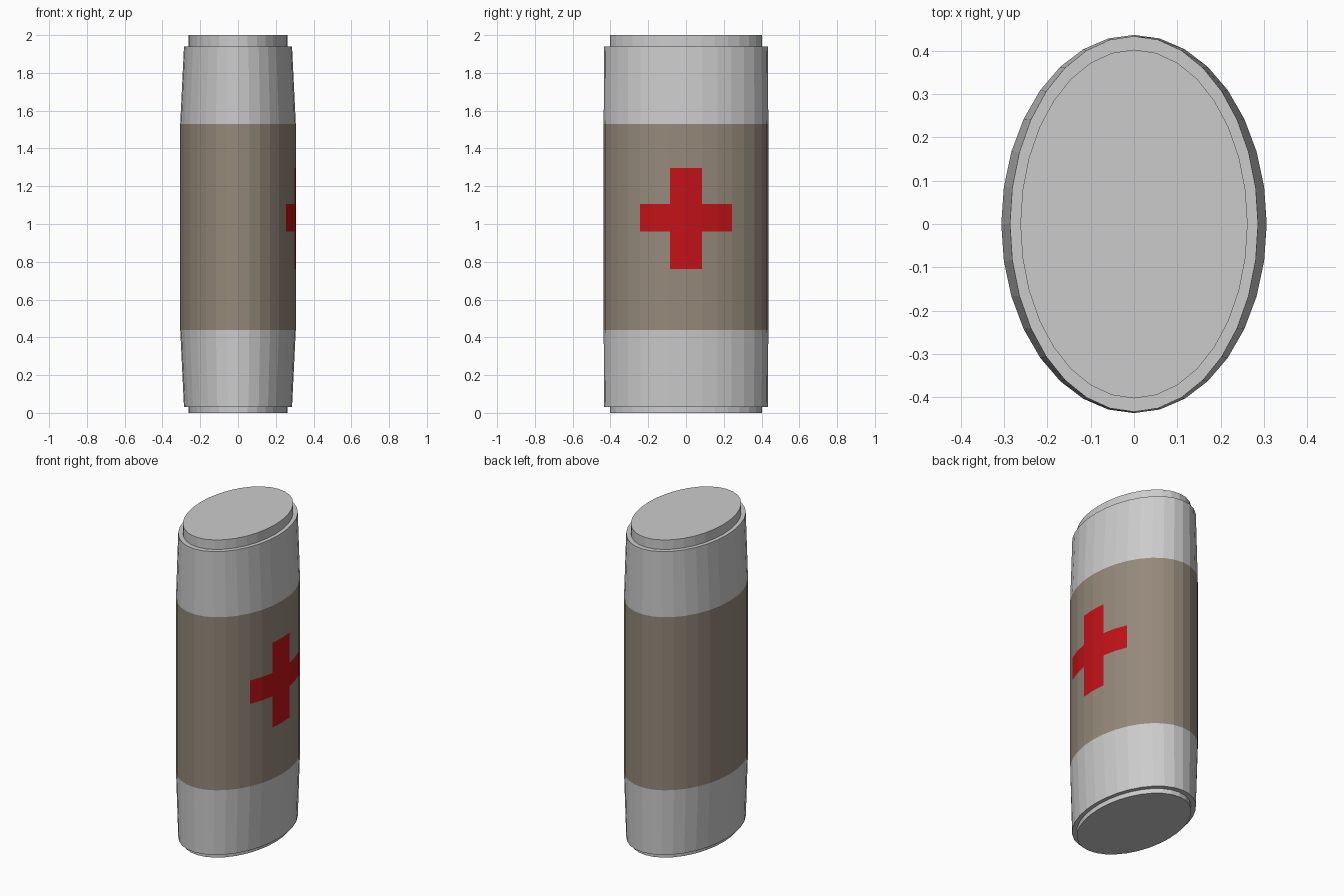
import bpy, bmesh, math

if "Cube" in bpy.data.objects:
    bpy.data.objects.remove(bpy.data.objects["Cube"])

SIDES = 32
CAP, LIP, WAIST = (0.262, 0.402), (0.286, 0.433), (0.306, 0.436)


def material(name, rgb):
    m = bpy.data.materials.new(name)
    m.diffuse_color = (*rgb, 1)
    m.use_nodes = True
    m.node_tree.nodes["Principled BSDF"].inputs["Base Color"].default_value = m.diffuse_color
    return m


def shell(name, rings, cap_first=False, cap_last=False, mats=(), paint=None):
    """Flat-sided elliptical shell lofted upward through ((rx, ry), z) rings."""
    bm = bmesh.new()
    loops = []
    for (rx, ry), z in rings:
        angles = [2 * math.pi * i / SIDES for i in range(SIDES)]
        loops.append([bm.verts.new((rx * math.cos(a), ry * math.sin(a), z)) for a in angles])
    for row, (lo, hi) in enumerate(zip(loops, loops[1:])):
        for i in range(SIDES):
            j = (i + 1) % SIDES
            f = bm.faces.new((lo[i], lo[j], hi[j], hi[i]))
            if paint:
                f.material_index = paint(row, i)
    if cap_first:
        bm.faces.new(loops[0][::-1])
    if cap_last:
        bm.faces.new(loops[-1])
    mesh = bpy.data.meshes.new(name)
    bm.to_mesh(mesh)
    bm.free()
    for m in mats:
        mesh.materials.append(m)
    obj = bpy.data.objects.new(name, mesh)
    bpy.context.collection.objects.link(obj)
    return obj


# Metal ends: stepped cap, lip and taper out to the label
shell("lower_shell", [(CAP, 0), (CAP, 0.03), (LIP, 0.03), (WAIST, 0.44)], cap_first=True)
shell("upper_shell", [(WAIST, 1.53), (LIP, 1.94), (CAP, 1.94), (CAP, 2.0)], cap_last=True)


# Label band, with a cross painted on the faces of the +x side
def cross(row, i):
    k = i if i < SIDES // 2 else i - SIDES      # signed face number around +x
    reach = {1: 1, 2: 3, 3: 1}.get(row, 0)      # half-width in faces per row
    return int(-reach <= k < reach)


levels = [0.44, 0.763, 0.96, 1.107, 1.297, 1.53]
shell("label_band", [(WAIST, z) for z in levels],
      mats=(material("label_brown", (0.30, 0.25, 0.195)), material("cross_red", (0.54, 0.006, 0.009))),
      paint=cross)
